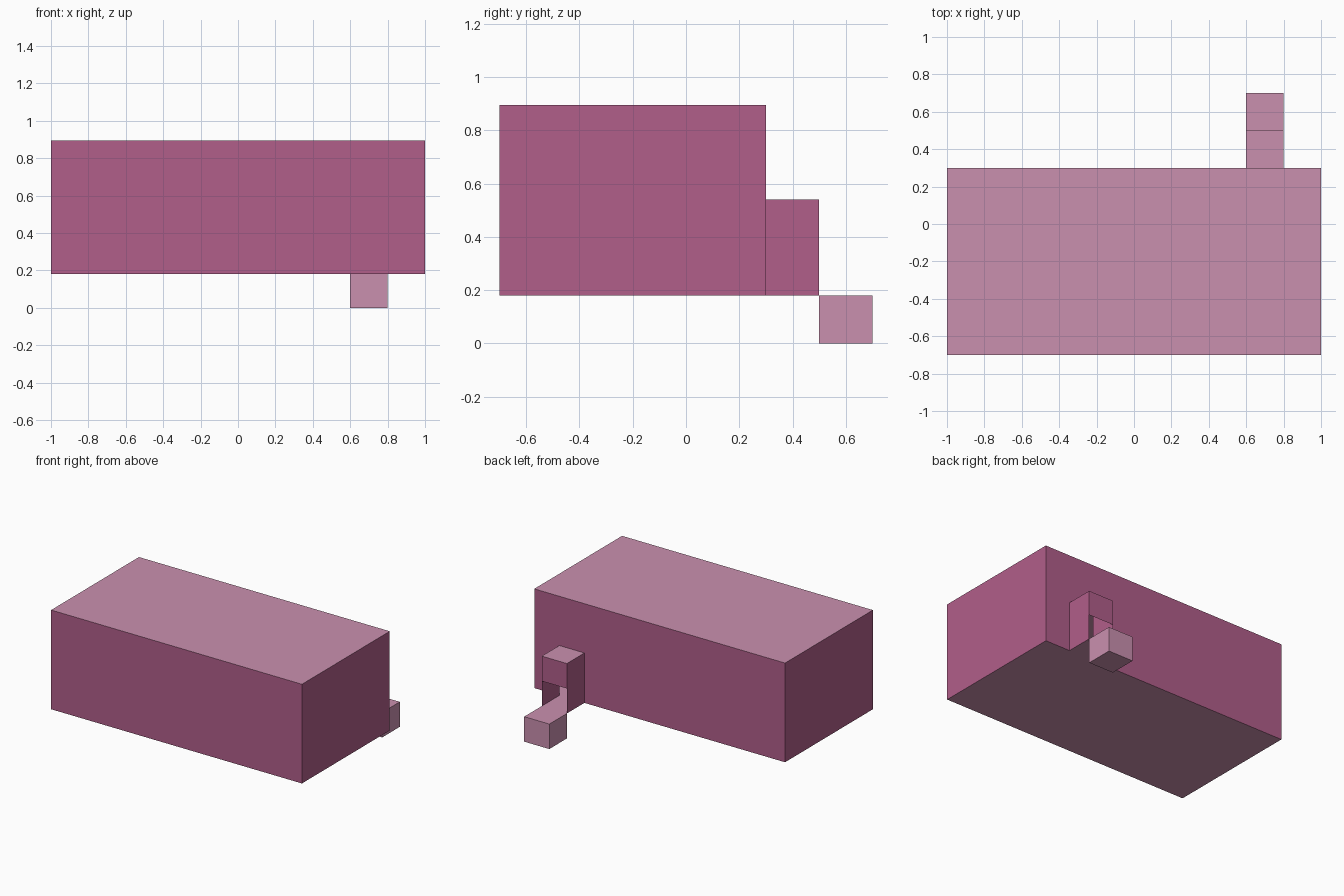
import bpy
import bmesh
from mathutils import Vector

if "Cube" in bpy.data.objects:
    bpy.data.objects.remove(bpy.data.objects["Cube"])


def material(name, srgb):
    m = bpy.data.materials.new(name)
    lin = [((c / 255 + 0.055) / 1.055) ** 2.4 for c in srgb]
    m.diffuse_color = (*lin, 1)
    m.use_nodes = True
    m.node_tree.nodes["Principled BSDF"].inputs["Base Color"].default_value = m.diffuse_color
    return m


WALL = material("deep pink", (177, 94, 138))
PALE = material("pale pink", (202, 144, 175))


def panel(bm, origin, u, v, cuts_u, cuts_v):
    """Flat sheet from origin along u and v, divided at the given fractions; normal is u x v."""
    origin, u, v = Vector(origin), Vector(u), Vector(v)
    rows = [[bm.verts.new(origin + u * a + v * b) for a in cuts_u] for b in cuts_v]
    for lo, hi in zip(rows, rows[1:]):
        for i in range(len(lo) - 1):
            bm.faces.new((lo[i], lo[i + 1], hi[i + 1], hi[i]))


def even(n):
    return [i / n for i in range(n + 1)]


def build(name, mat, panels):
    bm = bmesh.new()
    for p in panels:
        o, u, v, *cuts = p
        cu, cv = cuts if cuts else (even(1), even(1))
        panel(bm, o, u, v, cu, cv)
    bmesh.ops.remove_doubles(bm, verts=bm.verts, dist=0.0001)
    me = bpy.data.meshes.new(name)
    bm.to_mesh(me)
    bm.free()
    me.materials.append(mat)
    ob = bpy.data.objects.new(name, me)
    bpy.context.collection.objects.link(ob)


FLOOR, TOP, PORCH_TOP, DOOR_TOP = 0.18, 0.895, 0.54, 0.36
H, P = TOP - FLOOR, PORCH_TOP - FLOOR
X0, X1 = 0.6, 0.8        # doorway sides

# room walls: three full walls and a back wall in pieces around the doorway
build("room_walls", WALL, [
    ((-1, -0.7, FLOOR), (2, 0, 0), (0, 0, H)),
    ((1, -0.7, FLOOR), (0, 1, 0), (0, 0, H)),
    ((-1, 0.3, FLOOR), (0, -1, 0), (0, 0, H)),
    ((X0, 0.3, FLOOR), (-1 - X0, 0, 0), (0, 0, H)),
    ((1, 0.3, FLOOR), (X1 - 1, 0, 0), (0, 0, H)),
    ((X1, 0.3, PORCH_TOP), (X0 - X1, 0, 0), (0, 0, TOP - PORCH_TOP)),
])

# tiled roof and floor
build("roof", PALE, [((-1, -0.7, TOP), (2, 0, 0), (0, 1, 0), even(20), even(10))])
build("floor", PALE, [((-1, 0.3, FLOOR), (2, 0, 0), (0, -1, 0), even(20), even(10))])

# porch: two sides and a lintel over the opening
build("porch_walls", WALL, [
    ((X1, 0.3, FLOOR), (0, 0.2, 0), (0, 0, P)),
    ((X0, 0.5, FLOOR), (0, -0.2, 0), (0, 0, P)),
    ((X1, 0.5, DOOR_TOP), (X0 - X1, 0, 0), (0, 0, PORCH_TOP - DOOR_TOP)),
])
build("porch_roof", PALE, [((X0, 0.3, PORCH_TOP), (0.2, 0, 0), (0, 0.2, 0), even(2), even(2))])
build("porch_floor", PALE, [((X0, 0.3, FLOOR), (0.2, 0, 0), (0, 0.2, 0), even(2), even(2))])

# entrance step block with ribbed sides
ribs = [0, 0.25, 0.75, 1]
build("entrance_step", PALE, [
    ((X0, 0.5, FLOOR), (0.2, 0, 0), (0, 0.2, 0), even(2), even(2)),
    ((X0, 0.7, 0), (0.2, 0, 0), (0, -0.2, 0)),
    ((X0, 0.5, 0), (0.2, 0, 0), (0, 0, FLOOR), ribs, even(1)),
    ((X1, 0.5, 0), (0, 0.2, 0), (0, 0, FLOOR), ribs, even(1)),
    ((X1, 0.7, 0), (-0.2, 0, 0), (0, 0, FLOOR), ribs, even(1)),
    ((X0, 0.7, 0), (0, -0.2, 0), (0, 0, FLOOR), ribs, even(1)),
])
